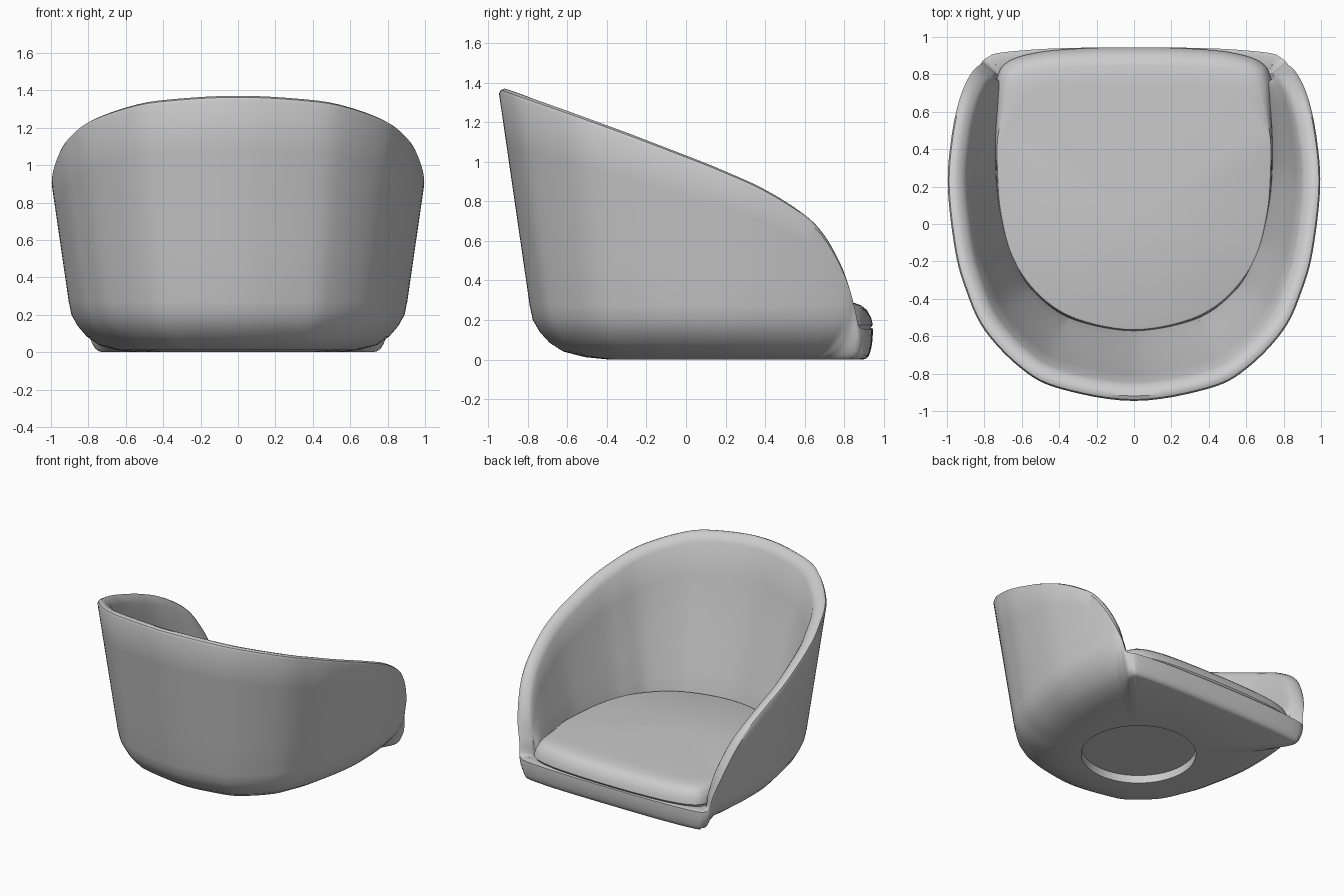
import bpy, bmesh, math
from mathutils import Vector

if "Cube" in bpy.data.objects:
    bpy.data.objects.remove(bpy.data.objects["Cube"])

CENTRE = Vector((0, 0.05))


def spline(pts, n=6):
    """Catmull-Rom samples through 2D points."""
    p = [Vector(q) for q in pts]
    p = [p[0] * 2 - p[1]] + p + [p[-1] * 2 - p[-2]]
    out = []
    for a, b, c, d in zip(p, p[1:], p[2:], p[3:]):
        for i in range(n):
            t = i / n
            out.append(0.5 * (2 * b + (c - a) * t + (2 * a - 5 * b + 4 * c - d) * t * t
                              + (3 * b - a - 3 * c + d) * t ** 3))
    return out + [p[-2]]


def loop_from_half(half):
    """Closed symmetric outline from a half outline running back to front."""
    pts = [Vector((-half[0][0], half[1][1]))]  # placeholder, replaced below
    full = [(-half[1][0], half[1][1])] + half + [(-half[-2][0], half[-2][1])]
    pts = spline(full)[6:-6]
    pts[0].x = pts[-1].x = 0
    return pts + [Vector((-q.x, q.y)) for q in reversed(pts[1:-1])]


def smooth(a, b, x):
    t = min(1, max(0, (x - a) / (b - a)))
    return t * t * (3 - 2 * t)


def loft(name, columns):
    """Skin columns of 3D points; the first and last point of each are shared poles."""
    bm = bmesh.new()
    lo, hi = bm.verts.new(columns[0][0]), bm.verts.new(columns[0][-1])
    vs = [[bm.verts.new(p) for p in c[1:-1]] for c in columns]
    for a, b in zip(vs, vs[1:] + vs[:1]):
        bm.faces.new((lo, b[0], a[0]))
        bm.faces.new((hi, a[-1], b[-1]))
        for i in range(len(a) - 1):
            bm.faces.new((a[i], b[i], b[i + 1], a[i + 1]))
    bmesh.ops.recalc_face_normals(bm, faces=bm.faces)
    me = bpy.data.meshes.new(name)
    bm.to_mesh(me)
    bm.free()
    ob = bpy.data.objects.new(name, me)
    bpy.context.collection.objects.link(ob)
    bpy.ops.object.select_all(action='DESELECT')
    ob.select_set(True)
    bpy.context.view_layer.objects.active = ob
    bpy.ops.object.shade_smooth_by_angle(angle=math.radians(40))


# Rim height along the depth of the chair
RIM = spline([(-0.945, 1.37), (-0.4, 1.18), (0, 1.03), (0.2, 0.95), (0.4, 0.86), (0.6, 0.735),
              (0.7, 0.635), (0.78, 0.5), (0.83, 0.37), (0.86, 0.24), (0.88, 0.165), (0.96, 0.16)])


def rim_height(y):
    for a, b in zip(RIM, RIM[1:]):
        if y <= b.x:
            return a.y + (b.y - a.y) * max(0, (y - a.x) / (b.x - a.x))
    return RIM[-1].y


# Shell: rounded underside with round recess, leaning wall, rolled rim, inner wall, floor
plan = loop_from_half([(0, -0.79), (0.35, -0.735), (0.515, -0.655), (0.69, -0.485), (0.78, -0.31),
                       (0.843, -0.125), (0.9, 0.2), (0.9, 0.45), (0.88, 0.65), (0.853, 0.79),
                       (0.825, 0.85), (0.785, 0.89), (0.72, 0.915), (0.5, 0.935), (0.25, 0.943),
                       (0, 0.945)])
UNDER = [(0.40, 0), (0.28, 0.012), (0.17, 0.04), (0.10, 0.085), (0.05, 0.14), (0.015, 0.2), (0, 0.27)]
ROLL = [(0, 0.025), (0.01, 0.008), (0.03, 0), (0.055, 0.008), (0.08, 0.03), (0.095, 0.06)]
columns = []
for i, p in enumerate(plan):
    tan = plan[(i + 1) % len(plan)] - plan[i - 1]
    n = Vector((tan.y, -tan.x)).normalized()
    h = rim_height(p.y)
    for _ in range(40):
        h = 0.5 * h + 0.5 * rim_height(p.y + n.y * 0.145 * max(0, h - 0.27))

    def wall(z, off):
        q = p + n * (0.145 * max(0, z - 0.27) - off)
        return (q.x, q.y, z)

    inward = (CENTRE - p).normalized()
    rc = CENTRE - inward * 0.4
    col = [(0, CENTRE.y, 0.06), (rc.x, rc.y, 0.06), (rc.x, rc.y, 0)]
    k = 1 - 0.88 * smooth(0.3, 0.97, n.y)
    zs = min(1, (h - 0.03) / 0.27)
    for inset, z in UNDER:
        q = p + inward * inset * k
        col.append((q.x, q.y, z * zs))
    s = min(1, max(0.15, (h - 0.16) / 0.3))
    z0, z1 = 0.27 * zs, h - 0.025 * s
    col += [wall(z0 + (z1 - z0) * t, 0) for t in (0.25, 0.5, 0.75)]
    col += [wall(h - dz * s, off) for off, dz in ROLL]
    top, foot = h - 0.06 * s, 0.15
    deep = 0.17 + 0.06 * max(0, -n.y) - 0.06 * smooth(0.2, 0.7, n.y)
    for t in (0.2, 0.4, 0.6, 0.8, 0.92, 1):
        col.append(wall(top + (foot - top) * t, 0.095 + (deep - 0.095) * t ** 1.3))
    col.append((0, CENTRE.y, 0.15))
    columns.append(col)
loft("shell", columns)

# Seat cushion: rounded front edge, snug against the wall elsewhere
plan = loop_from_half([(0, -0.575), (0.3, -0.52), (0.5, -0.4), (0.65, -0.2), (0.72, 0.05), (0.74, 0.3),
                       (0.74, 0.6), (0.732, 0.78), (0.67, 0.87), (0.5, 0.92), (0.25, 0.94), (0, 0.945)])
EDGE = [(0.02, 0.15), (0, 0.175), (0.008, 0.21), (0.03, 0.25), (0.06, 0.275), (0.1, 0.29), (0.2, 0.295)]
columns = []
for p in plan:
    inward = (CENTRE - p).normalized()
    k = 0.1 + 0.9 * smooth(0.4, 0.88, p.y)
    col = [(0, CENTRE.y, 0.15)]
    for inset, z in EDGE:
        q = p + inward * inset * k
        col.append((q.x, q.y, z - 0.04 * (0.9 - q.y) / 1.5 * (z - 0.15) / 0.14))
    col.append((0, CENTRE.y, 0.275))
    columns.append(col)
loft("seat_cushion", columns)
